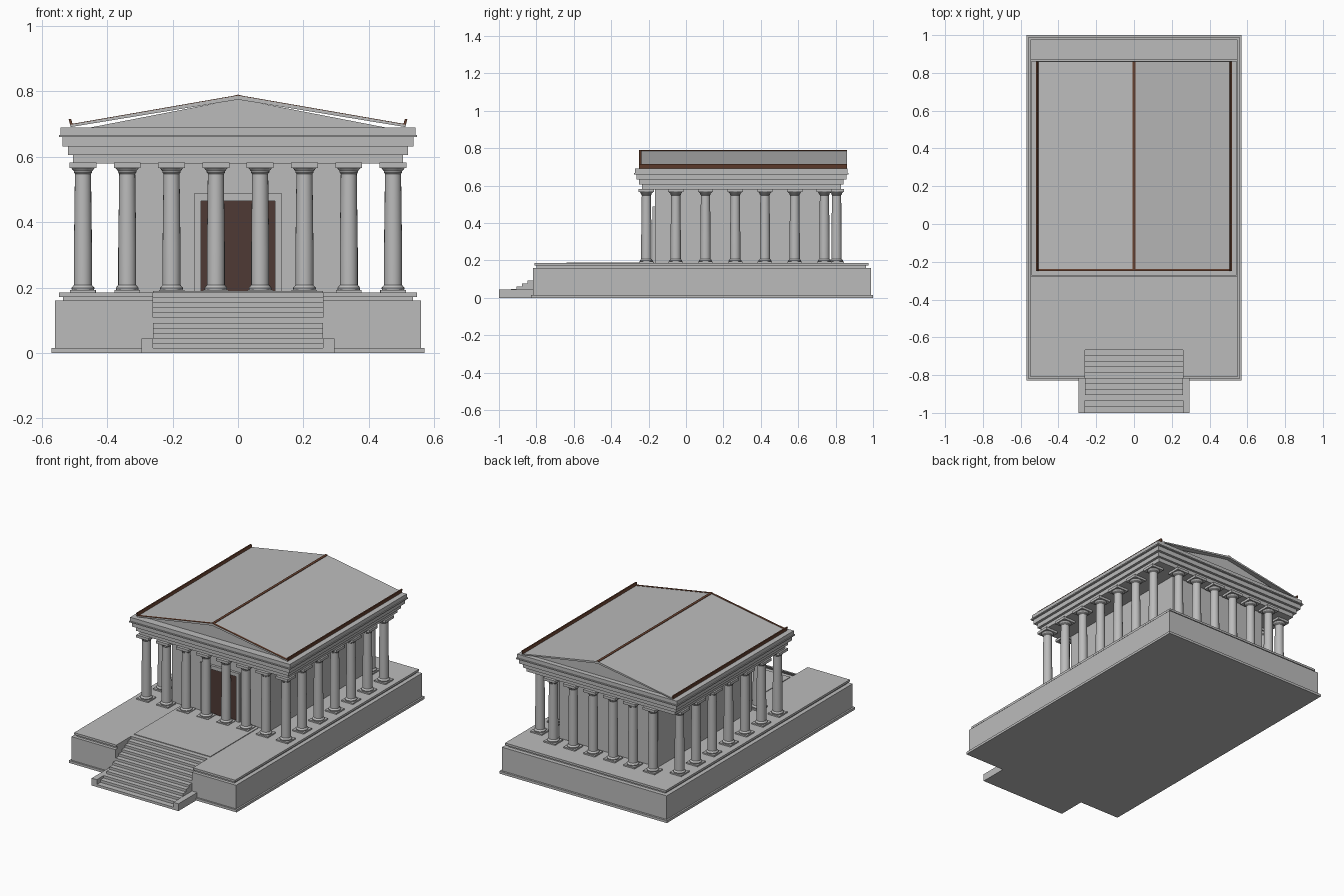
import bpy, bmesh, math
from mathutils import Vector

if "Cube" in bpy.data.objects:
    bpy.data.objects.remove(bpy.data.objects["Cube"])


def material(name, rgb):
    m = bpy.data.materials.new(name)
    m.diffuse_color = (*rgb, 1)
    m.use_nodes = True
    m.node_tree.nodes["Principled BSDF"].inputs["Base Color"].default_value = m.diffuse_color
    return m


STONE = material("grey stone", (0.5, 0.5, 0.5))
DOOR = material("dark brown wood", (0.078, 0.042, 0.036))
TRIM = material("brown copper", (0.14, 0.055, 0.03))


def finish(name, bm, mat):
    bmesh.ops.recalc_face_normals(bm, faces=bm.faces)
    me = bpy.data.meshes.new(name)
    bm.to_mesh(me)
    bm.free()
    me.materials.append(mat)
    ob = bpy.data.objects.new(name, me)
    bpy.context.collection.objects.link(ob)
    return ob


def prism(name, pts, direction, mat=STONE):
    """Extrude a closed outline of 3D points along a direction."""
    bm = bmesh.new()
    face = bm.faces.new([bm.verts.new(p) for p in pts])
    ext = bmesh.ops.extrude_face_region(bm, geom=[face], use_keep_orig=True)
    moved = [g for g in ext["geom"] if isinstance(g, bmesh.types.BMVert)]
    bmesh.ops.translate(bm, verts=moved, vec=Vector(direction))
    return finish(name, bm, mat)


def box(name, x0, x1, y0, y1, z0, z1, mat=STONE):
    return prism(name, [(x0, y0, z0), (x1, y0, z0), (x1, y1, z0), (x0, y1, z0)],
                 (0, 0, z1 - z0), mat)


# podium layers, each notched at the front for the staircase
SW, ST = 0.26, -0.665
for name, w, y0, y1, z0, z1 in [
        ("podium_foot", 0.57, -0.828, 1.0, 0, 0.015),
        ("podium_body", 0.56, -0.818, 0.988, 0.015, 0.16),
        ("podium_neck", 0.535, -0.798, 0.963, 0.16, 0.172),
        ("podium_cap", 0.547, -0.81, 0.976, 0.172, 0.185)]:
    outline = [(-w, y0), (-SW, y0), (-SW, ST), (SW, ST), (SW, y0), (w, y0), (w, y1), (-w, y1)]
    prism(name, [(x, y, z0) for x, y in outline], (0, 0, z1 - z0))

# staircase as one stepped profile, with low cheek walls
RISE, RUN, N = 0.185 / 12, 0.0297, 12
profile = [(ST, 0), (-1.0, 0)]
for i in range(N):
    y = -1.0 if i == 0 else -0.995 + RUN * i
    profile += [(y, RISE * (i + 1))] if i == 0 else [(y, RISE * i), (y, RISE * (i + 1))]
profile.append((ST, 0.185))
prism("staircase", [(-SW, y, z) for y, z in profile], (2 * SW, 0, 0))
for s in (-1, 1):
    a, b = sorted((s * SW, s * 0.295))
    box("stair_cheek", a, b, -1.0, -0.81, 0, 0.045)
box("entrance_paving", -SW, SW, -0.64, -0.17, 0.18, 0.189)

# inner hall and doorway
box("hall", -0.335, 0.335, -0.165, 0.75, 0.185, 0.6)
for s in (-1, 1):
    a, b = sorted((s * 0.113, s * 0.134))
    box("door_jamb", a, b, -0.18, -0.16, 0.185, 0.488)
box("door_lintel", -0.113, 0.113, -0.18, -0.16, 0.465, 0.488)
box("door", -0.114, 0.114, -0.172, -0.16, 0.185, 0.466, DOOR)


# columns: square plinth, turned base, shaft and capital, square abacus
def column(x, y):
    box("column_plinth", x - 0.039, x + 0.039, y - 0.039, y + 0.039, 0.185, 0.193)
    prof = [(0.034, 0.193), (0.035, 0.199), (0.031, 0.204), (0.0275, 0.208),
            (0.0275, 0.32), (0.0245, 0.548), (0.028, 0.552), (0.028, 0.556), (0.036, 0.566)]
    bm = bmesh.new()
    n = 20
    rings = [[bm.verts.new((x + r * math.cos(2 * math.pi * k / n),
                            y + r * math.sin(2 * math.pi * k / n), z)) for k in range(n)]
             for r, z in prof]
    for lo, hi in zip(rings, rings[1:]):
        for k in range(n):
            bm.faces.new((lo[k], lo[(k + 1) % n], hi[(k + 1) % n], hi[k]))
    bm.faces.new(rings[0])
    bm.faces.new(rings[-1])
    ob = finish("column_shaft", bm, STONE)
    bpy.ops.object.select_all(action='DESELECT')
    bpy.context.view_layer.objects.active = ob
    ob.select_set(True)
    bpy.ops.object.shade_smooth_by_angle(angle=math.radians(25))
    box("column_abacus", x - 0.041, x + 0.041, y - 0.041, y + 0.041, 0.566, 0.582)


for i in range(8):
    cx = (i - 3.5) * 0.1355
    column(cx, -0.212)
    if 0 < i < 7:
        column(cx, 0.805)
for s in (-1, 1):
    for i in range(6):
        column(s * 0.474, -0.055 + 0.159 * i)

# entablature of stacked slabs
for name, w, y0, y1, z0, z1 in [
        ("architrave", 0.505, -0.235, 0.828, 0.58, 0.605),
        ("frieze", 0.52, -0.25, 0.842, 0.605, 0.632),
        ("cornice_lower", 0.536, -0.265, 0.858, 0.632, 0.66),
        ("cornice_lip", 0.548, -0.277, 0.87, 0.66, 0.667),
        ("cornice_upper", 0.543, -0.272, 0.864, 0.667, 0.69)]:
    box(name, -w, w, y0, y1, z0, z1)

# gable walls and roof
prism("gable", [(-0.45, -0.225, 0.69), (0.45, -0.225, 0.69), (0, -0.225, 0.777)], (0, 1.06, 0))
EX, EZ, PZ = 0.512, 0.698, 0.787
YF, YB = -0.25, 0.86
for s in (-1, 1):
    prism("roof_slope", [(0, YF, PZ), (s * EX, YF, EZ), (s * EX, YF, EZ - 0.007),
                         (0, YF, PZ - 0.012)], (0, YB - YF, 0))
    # tilted gutter along the eave
    prism("eave_gutter", [(s * 0.504, YF, 0.692), (s * 0.512, YF, 0.692),
                          (s * 0.518, YF, 0.715), (s * 0.510, YF, 0.715)],
          (0, YB - YF, 0), TRIM)
    # narrow trim on the front edge and half of the ridge
    prism("front_edge_trim", [(0, YF, PZ + 0.002), (s * EX, YF, EZ + 0.002),
                              (s * EX, YF, EZ - 0.001), (0, YF, PZ - 0.001)],
          (0, 0.012, 0), TRIM)
    prism("ridge_trim", [(0, YF, PZ + 0.003), (s * 0.008, YF, PZ + 0.0015),
                         (s * 0.008, YF, PZ - 0.003), (0, YF, PZ - 0.002)],
          (0, YB - YF, 0), TRIM)
